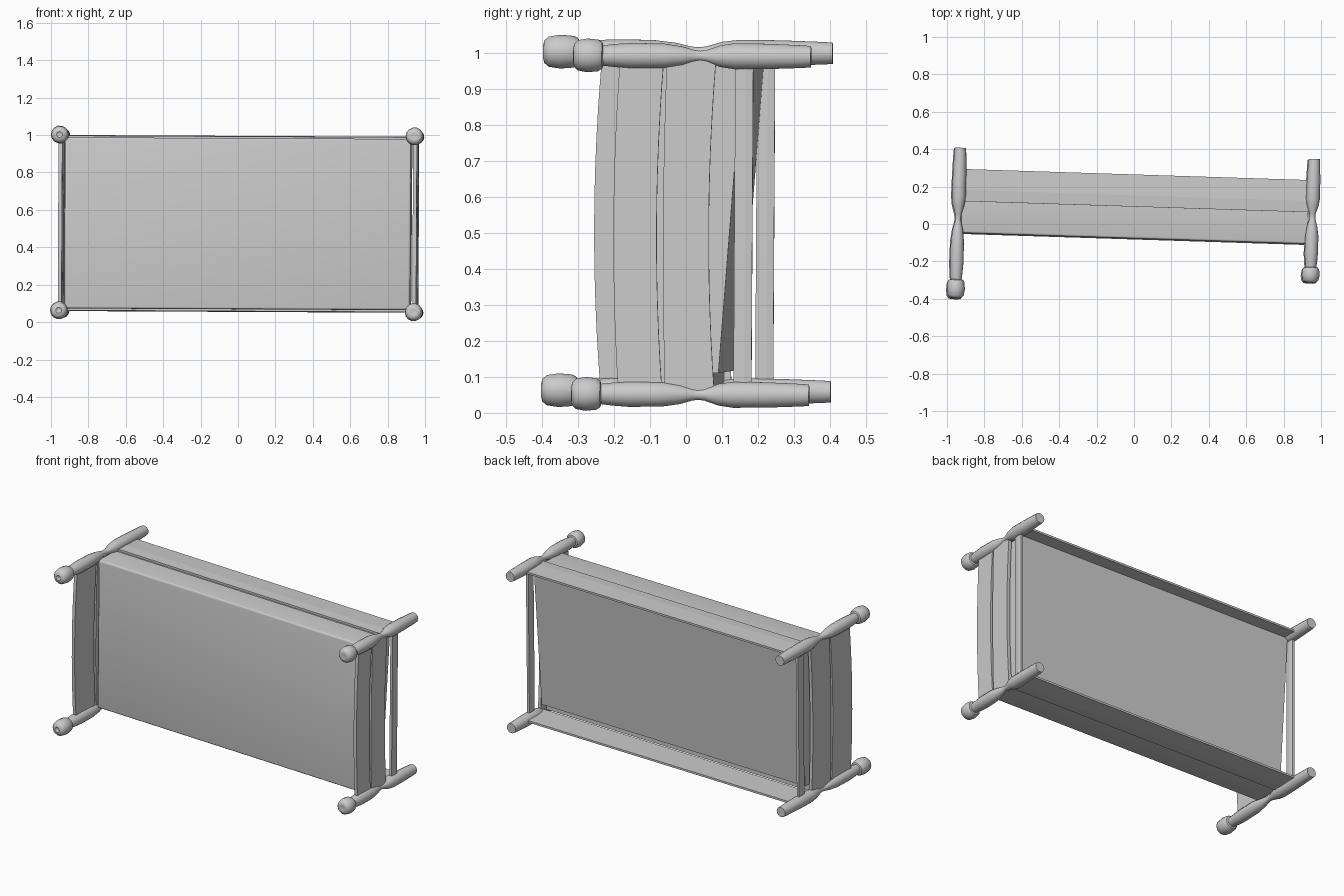
import bpy, bmesh, math
from mathutils import Matrix, Vector

cube = bpy.data.objects.get("Cube")
if cube:
    bpy.data.objects.remove(cube, do_unlink=True)

GREY = bpy.data.materials.new("plain grey")
GREY.use_nodes = True
GREY.diffuse_color = (0.6, 0.6, 0.6, 1)
GREY.node_tree.nodes["Principled BSDF"].inputs["Base Color"].default_value = GREY.diffuse_color

# The whole bed lies on its side, turned very slightly
MID = 0.526
TILT = (Matrix.Translation((0, 0, MID)) @ Matrix.Rotation(-0.032, 4, 'Z')
        @ Matrix.Rotation(0.005, 4, 'Y') @ Matrix.Rotation(-0.006, 4, 'X'))


def finish(name, bm, smooth=False):
    bmesh.ops.recalc_face_normals(bm, faces=bm.faces)
    bm.transform(TILT)
    mesh = bpy.data.meshes.new(name)
    bm.to_mesh(mesh)
    bm.free()
    mesh.materials.append(GREY)
    obj = bpy.data.objects.new(name, mesh)
    bpy.context.collection.objects.link(obj)
    if smooth:
        bpy.ops.object.select_all(action='DESELECT')
        obj.select_set(True)
        bpy.context.view_layer.objects.active = obj
        bpy.ops.object.shade_smooth_by_angle(angle=math.radians(40))
    return obj


def prism(name, outline, axis, bevel=0):
    """Extrude an outline of points along a vector."""
    bm = bmesh.new()
    face = bm.faces.new([bm.verts.new(p) for p in outline])
    ext = bmesh.ops.extrude_face_region(bm, geom=[face])
    new = [g for g in ext["geom"] if isinstance(g, bmesh.types.BMVert)]
    bmesh.ops.translate(bm, vec=Vector(axis), verts=new)
    if bevel:
        bmesh.ops.recalc_face_normals(bm, faces=bm.faces)
        front = min(v.co.y for v in bm.verts)
        edges = [e for e in bm.edges if all(v.co.y < front + 0.001 for v in e.verts)]
        bmesh.ops.bevel(bm, geom=edges, offset=bevel, segments=3, profile=0.5, affect='EDGES')
    return finish(name, bm, bevel > 0)


# Turned post: (fraction of length from finial to foot, radius)
PROFILE = [(0.012, 0.0), (0, 0.016), (0.004, 0.032), (0.02, 0.043), (0.06, 0.048),
           (0.105, 0.045), (0.122, 0.038), (0.126, 0.029), (0.18, 0.033),
           (0.24, 0.036), (0.38, 0.035), (0.46, 0.027), (0.51, 0.017),
           (0.535, 0.015), (0.56, 0.017), (0.62, 0.031), (0.68, 0.037),
           (0.82, 0.036), (0.97, 0.032), (1, 0.03), (1, 0)]


def post(name, x, z, head, foot, sides=14):
    bm = bmesh.new()
    verts = [bm.verts.new((x + r, head + t * (foot - head), z)) for t, r in PROFILE]
    edges = [bm.edges.new(pair) for pair in zip(verts, verts[1:])]
    bmesh.ops.spin(bm, geom=verts + edges, cent=(x, 0, z), axis=(0, 1, 0),
                   angle=math.tau, steps=sides, use_merge=True)
    bmesh.ops.remove_doubles(bm, verts=bm.verts, dist=0.0003)
    finish(name, bm, True)


def arched_board(name, x, front, back, bow_front, bow_back, thick=0.02, half=0.465, steps=12):
    """End board whose front and back edges bow toward the finials."""
    ts = [2 * i / steps - 1 for i in range(steps + 1)]
    curve = lambda y, bow: [(x - thick / 2, y - bow * (1 - t * t), t * half) for t in ts]
    prism(name, curve(front, bow_front) + curve(back, bow_back)[::-1], (thick, 0, 0))


HEAD_X, FOOT_X, POST_Z, FLOOR = -0.943, 0.95, 0.47, 0.375
for level, s in (("upper", 1), ("lower", -1)):
    post(f"{level}_head_post", HEAD_X, s * POST_Z, -0.43, FLOOR)
    post(f"{level}_foot_post", FOOT_X, s * POST_Z, -0.286, FLOOR)
    # Side rail with a shallow ridge along it
    z, t = s * 0.461, s * 0.006
    prism(f"{level}_side_rail",
          [(HEAD_X, 0.09, z - t), (HEAD_X, 0.09, z + t), (HEAD_X, 0.15, z + 1.6 * t),
           (HEAD_X, 0.262, z + t), (HEAD_X, 0.262, z - t)], (FOOT_X - HEAD_X, 0, 0))

# Headboard and footboard, each of two arched boards
arched_board("headboard_top", HEAD_X, -0.265, -0.085, 0.02, 0.018)
arched_board("headboard_bottom", HEAD_X, -0.075, 0.1, 0.012, 0.016)
arched_board("footboard_top", FOOT_X, -0.155, -0.033, 0.016, 0.018)
arched_board("footboard_bottom", FOOT_X, -0.025, 0.112, 0.008, 0.018)

# Narrow stretchers between the feet
for name, x in (("head_stretcher", HEAD_X), ("foot_stretcher", FOOT_X)):
    prism(name, [(x - 0.008, 0.165, -POST_Z), (x + 0.008, 0.165, -POST_Z),
                 (x + 0.011, 0.195, -POST_Z), (x + 0.008, 0.215, -POST_Z),
                 (x - 0.008, 0.215, -POST_Z)], (0, 0, 2 * POST_Z))

# Mattress with softened front edges, and the sloping base behind it
END = 0.925
prism("mattress", [(-END, -0.08, -0.457), (-END, -0.08, 0.457),
                   (-END, 0.08, 0.457), (-END, 0.08, -0.457)], (2 * END, 0, 0), 0.012)
prism("sloping_base", [(-END, 0.07, -0.41), (-END, 0.07, 0.452),
                       (-END, 0.185, 0.452), (-END, 0.122, -0.41)], (2 * END, 0, 0))
